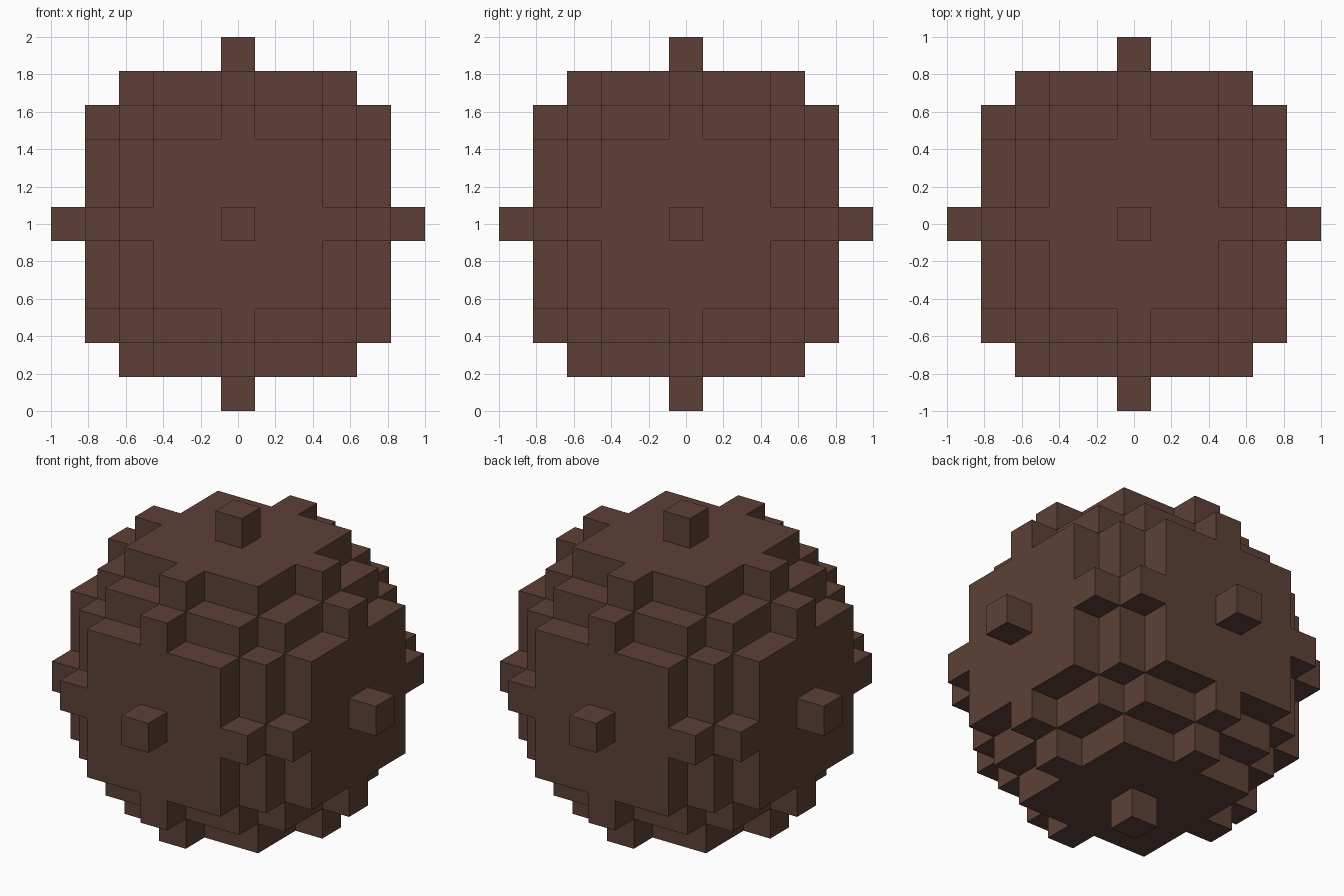
import bpy, bmesh
from mathutils import Vector

if "Cube" in bpy.data.objects:
    bpy.data.objects.remove(bpy.data.objects["Cube"])

RADIUS = 5                        # in blocks, measured between block centres
BLOCK = 2.0 / (2 * RADIUS + 1)    # eleven blocks span two units

brown = bpy.data.materials.new("dark_brown")
brown.diffuse_color = (0.1095, 0.0513, 0.0382, 1.0)
brown.use_nodes = True
brown.node_tree.nodes["Principled BSDF"].inputs["Base Color"].default_value = brown.diffuse_color


def filled(cell):
    return cell.length_squared <= RADIUS * RADIUS + 0.01


# Block ball: only the outward block faces are kept
bm = bmesh.new()
axes = [Vector((1, 0, 0)), Vector((0, 1, 0)), Vector((0, 0, 1))]
span = range(-RADIUS, RADIUS + 1)
for cell in (Vector((x, y, z)) for x in span for y in span for z in span):
    if not filled(cell):
        continue
    for i in range(3):
        for sign in (1, -1):
            normal = axes[i] * sign
            if filled(cell + normal):
                continue
            u, v = axes[(i + 1) % 3], axes[(i + 2) % 3] * sign
            middle = cell + normal * 0.5
            corners = [(-1, -1), (1, -1), (1, 1), (-1, 1)]
            bm.faces.new([
                bm.verts.new((middle + (u * a + v * b) * 0.5) * BLOCK + Vector((0, 0, 1)))
                for a, b in corners])
bmesh.ops.remove_doubles(bm, verts=bm.verts[:], dist=0.001)

mesh = bpy.data.meshes.new("block_ball")
bm.to_mesh(mesh)
bm.free()
mesh.materials.append(brown)
ball = bpy.data.objects.new("block_ball", mesh)
bpy.context.collection.objects.link(ball)
